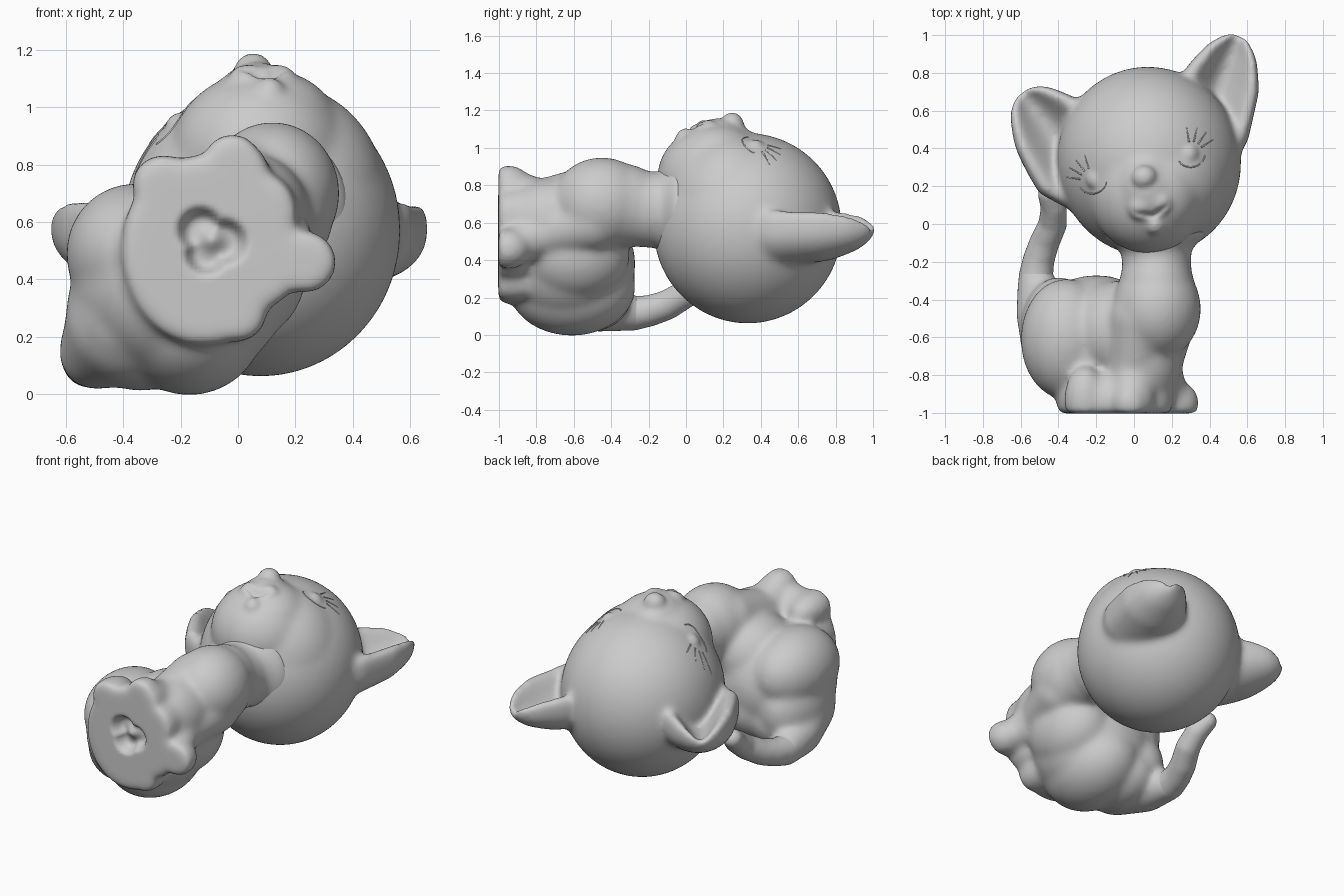
import bpy, bmesh, math
from mathutils import Matrix, Vector
from mathutils.bvhtree import BVHTree

if "Cube" in bpy.data.objects:
    bpy.data.objects.remove(bpy.data.objects["Cube"])

grey = bpy.data.materials.new("plain grey")
grey.diffuse_color = (0.6, 0.6, 0.6, 1)
grey.use_nodes = True
grey.node_tree.nodes["Principled BSDF"].inputs["Base Color"].default_value = grey.diffuse_color
HEAD = Matrix.Translation((0.08, 0.33, 0.57)) @ Matrix.Rotation(math.radians(13), 4, 'Z')
FACE_X = -0.045  # face midline inside the head frame


def blob(bm, c, r):
    """Ellipsoid with centre c and radii r."""
    r = (r, r, r) if isinstance(r, (int, float)) else r
    m = Matrix.Translation(c) @ Matrix.Diagonal((*r, 1))
    bmesh.ops.create_icosphere(bm, subdivisions=4, radius=1, matrix=m)


def limb(bm, stations, steps=10):
    """Chain of overlapping balls through (x, y, z, radius) stations."""
    for a, b in zip(stations, stations[1:]):
        for i in range(steps + 1):
            p = Vector(a).lerp(Vector(b), i / steps)
            blob(bm, p[:3], p[3])


def add_object(name, mesh):
    ob = bpy.data.objects.new(name, mesh)
    bpy.context.collection.objects.link(ob)
    mesh.materials.clear()
    mesh.materials.append(grey)
    for p in mesh.polygons:
        p.use_smooth = True
    return ob


def blend(name, bm, voxel=0.014, rounds=10):
    """Fuse all shells into one soft skin."""
    mesh = bpy.data.meshes.new(name)
    bm.to_mesh(mesh)
    bm.free()
    ob = add_object(name, mesh)
    rm = ob.modifiers.new("fuse", 'REMESH')
    rm.mode, rm.voxel_size = 'VOXEL', voxel
    sm = ob.modifiers.new("soften", 'SMOOTH')
    sm.factor, sm.iterations = 0.5, rounds
    deps = bpy.context.evaluated_depsgraph_get()
    done = bpy.data.meshes.new_from_object(ob.evaluated_get(deps))
    bpy.data.objects.remove(ob)
    return add_object(name, done)


# body: neck, chest, legs, haunches and paws, flattened at the base
bm = bmesh.new()
for c, r in [
    ((0.10, -0.03, 0.65), (0.29, 0.125, 0.29)),    # neck flare
    ((0.11, -0.08, 0.66), (0.22, 0.13, 0.24)),
    ((0.12, -0.20, 0.67), (0.185, 0.25, 0.205)),   # neck
    ((0.12, -0.33, 0.69), (0.20, 0.22, 0.225)),
    ((0.12, -0.45, 0.70), (0.235, 0.27, 0.25)),    # chest
    ((0.04, -0.70, 0.61), (0.215, 0.32, 0.23)),    # waist
    ((-0.08, -0.57, 0.54), (0.27, 0.27, 0.25)),    # fill from chest to haunches
    ((0.01, -0.59, 0.43), (0.23, 0.29, 0.25)),
    ((0.07, -0.92, 0.63), (0.14, 0.18, 0.15)),     # web between front legs
    ((-0.20, -0.63, 0.38), (0.38, 0.36, 0.34)),    # rump
    ((-0.36, -0.61, 0.49), (0.24, 0.32, 0.245)),   # left haunch
    ((-0.17, -0.61, 0.255), (0.265, 0.34, 0.26)),  # right haunch
    ((-0.40, -0.57, 0.28), (0.20, 0.29, 0.25)),    # lower back
    ((-0.34, -0.54, 0.20), (0.20, 0.25, 0.19)),
    ((-0.12, -0.94, 0.50), (0.29, 0.22, 0.335)),   # base
    ((-0.02, -0.95, 0.78), (0.11, 0.13, 0.13)),    # front paws
    ((0.23, -0.95, 0.46), (0.115, 0.12, 0.11)),
    ((-0.26, -0.93, 0.73), (0.11, 0.18, 0.105)),   # hind paws
    ((-0.01, -0.93, 0.28), (0.11, 0.18, 0.10)),
    ((0.08, -0.95, 0.40), (0.11, 0.15, 0.10)),
]:
    blob(bm, c, r)
limb(bm, [(0.04, -0.50, 0.74, 0.17), (0.0, -0.78, 0.70, 0.13), (-0.01, -0.94, 0.77, 0.12)])
limb(bm, [(0.17, -0.50, 0.60, 0.16), (0.12, -0.76, 0.54, 0.13), (0.20, -0.95, 0.47, 0.10)])
limb(bm, [(-0.38, -0.62, 0.25, 0.22), (-0.49, -0.47, 0.15, 0.135), (-0.52, -0.28, 0.115, 0.095)])
for v in bm.verts:
    v.co.y = max(v.co.y, -1.004)
body = blend("body", bm, 0.014, 32)
# two-lobed hollow in the base
for v in body.data.vertices:
    if v.co.y < -0.96:
        x, z = v.co.x, v.co.z
        depth = max(math.exp(-(math.hypot(x - a, z - b) / r) ** 6)
                    for a, b, r in [(-0.13, 0.57, 0.07), (-0.05, 0.53, 0.07), (-0.11, 0.49, 0.065)])
        v.co.y += 0.07 * depth * (1 - 0.6 * math.exp(-(math.hypot(x + 0.09, z - 0.54) / 0.04) ** 2))

# tail curling up behind the head
bm = bmesh.new()
limb(bm, [(-0.50, -0.45, 0.13, 0.11), (-0.52, -0.28, 0.115, 0.092), (-0.505, -0.19, 0.13, 0.084),
          (-0.475, -0.10, 0.16, 0.08), (-0.43, 0.00, 0.22, 0.076), (-0.425, 0.09, 0.29, 0.07),
          (-0.45, 0.16, 0.34, 0.06)], 8)
blend("tail", bm, 0.012, 12)


def ear(bm, base, tip, widths):
    """Cupped ear: dished sections lofted from inside the skull to the tip."""
    base, tip = Vector(base), Vector(tip)
    axis = (tip - base).normalized()
    across = Vector((axis.y, -axis.x, 0))
    n, rings = 40, []
    for t, w in widths:
        ring, c = [], base.lerp(tip, t)
        d = min(0.19, 0.74 * w + 0.012)
        for i in range(n):
            a = 2 * math.pi * i / n
            s = math.sin(a)
            z = d * s if s < 0 else 1.05 * d * s ** 0.6 * (1 - 1.25 * s ** 4)
            ring.append(bm.verts.new(c + across * (w * math.cos(a)) + Vector((0, 0, z))))
        rings.append(ring)
    faces = [bm.faces.new((a[i], a[(i + 1) % n], b[(i + 1) % n], b[i]))
             for a, b in zip(rings, rings[1:]) for i in range(n)]
    faces += [bm.faces.new(rings[0]), bm.faces.new(rings[-1])]
    bmesh.ops.recalc_face_normals(bm, faces=faces)


# head, first pass: skull, full face, broad muzzle and ears
bm = bmesh.new()
for c, r in [
    ((0, 0, 0), (0.487, 0.505, 0.51)),
    ((0.06, -0.10, 0.10), (0.36, 0.36, 0.41)),
    ((FACE_X, -0.17, 0.265), (0.31, 0.31, 0.29)),
    ((0.0, -0.17, 0.36), (0.23, 0.24, 0.20)),
    ((FACE_X, -0.15, 0.40), (0.17, 0.22, 0.19)),
]:
    blob(bm, c, r)
ear(bm, (0.34, 0.12, -0.02), (0.613, 0.548, 0.0),
    [(-.3, .21), (0, .235), (.25, .22), (.5, .205), (.65, .175), (.8, .14), (.9, .10), (.97, .06), (1.01, .025)])
ear(bm, (-0.37, 0.08, -0.02), (-0.575, 0.51, 0.0),
    [(-.35, .19), (0, .262), (.25, .245), (.5, .22), (.65, .19), (.8, .15), (.9, .115), (.97, .07), (1.01, .03)])
core = blend("head_core", bm, 0.014, 24)


def skin_of(ob):
    return BVHTree.FromPolygons([v.co.copy() for v in ob.data.vertices],
                                [p.vertices[:] for p in ob.data.polygons])


def on_face(skin, x, y):
    return skin.ray_cast(Vector((x, y, 2)), Vector((0, 0, -1)))[0]


# head, second pass: nose, lips, chin and closed eyelids
skin = skin_of(core)
EYES = [(1, "right", 0.225, -0.01), (-1, "left", -0.315, -0.03)]
bm = bmesh.new()
bm.from_mesh(core.data)
bpy.data.objects.remove(core)
for c, r in [
    ((FACE_X, -0.075, 0.545), (0.07, 0.065, 0.075)),
    ((FACE_X - 0.055, -0.22, 0.50), (0.075, 0.08, 0.08)),
    ((FACE_X + 0.055, -0.22, 0.50), (0.075, 0.08, 0.08)),
    ((FACE_X, -0.33, 0.46), (0.06, 0.06, 0.075)),
]:
    blob(bm, c, r)
for side, word, ex, ey in EYES:
    p = on_face(skin, ex, ey)
    blob(bm, p * 0.92, (0.06, 0.06, 0.06))
head = blend("head", bm, 0.013, 7)
# mouth dip
for v in head.data.vertices:
    x, y, z = v.co
    if z > 0.35:
        dx = abs(x - FACE_X)
        smile = math.exp(-((y + 0.285 - 0.4 * dx) / 0.018) ** 2 - (dx / 0.08) ** 4)
        v.co.z -= 0.022 * smile
skin = skin_of(head)
head.data.transform(HEAD)


def strand(name, pts, thick):
    """Thin raised line lying on the face."""
    cu = bpy.data.curves.new(name, 'CURVE')
    cu.dimensions, cu.bevel_depth, cu.bevel_resolution, cu.use_fill_caps = '3D', thick, 2, True
    sp = cu.splines.new('POLY')
    sp.points.add(len(pts) - 1)
    for i, (x, y) in enumerate(pts):
        sp.points[i].co = (*on_face(skin, x, y), 1)
        sp.points[i].radius = 1 - 0.6 * i / (len(pts) - 1) if "lash" in name else 1
    ob = bpy.data.objects.new(name, cu)
    bpy.context.collection.objects.link(ob)
    ob.matrix_world = HEAD
    cu.materials.append(grey)


# eye lines and lashes
for side, word, ex, ey in EYES:
    strand(word + "_eye_line", [(ex + 0.075 * math.cos(a), ey + 0.07 * math.sin(a))
           for a in [math.radians(200 + 14 * i) for i in range(11)]], 0.004)
    for k in range(4):
        a = math.radians(20 + 22 * k)
        dx, dy = side * math.cos(a), math.sin(a)
        strand(f"{word}_lash_{k + 1}", [(ex + dx * r, ey + dy * r)
               for r in (0.065, 0.09, 0.115, 0.14)], 0.005)
